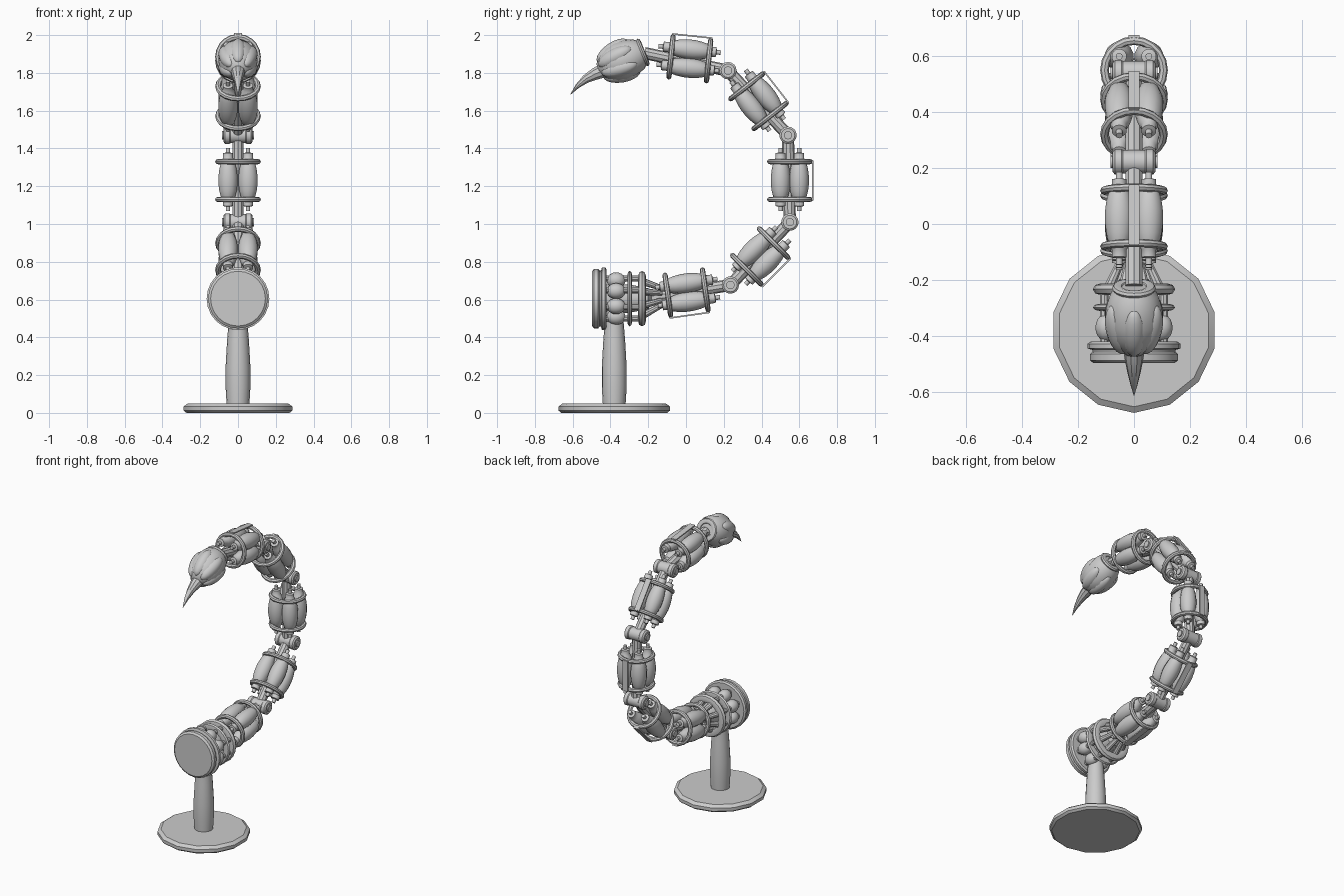
import bpy
import bmesh
from math import sin, cos, pi, radians, atan2, hypot
from mathutils import Matrix, Vector

cube = bpy.data.objects.get("Cube")
if cube:
    bpy.data.objects.remove(cube, do_unlink=True)

grey = bpy.data.materials.new("plain_grey")
grey.use_nodes = True
GREY = (0.6, 0.6, 0.6, 1)
grey.diffuse_color = GREY
grey.node_tree.nodes["Principled BSDF"].inputs["Base Color"].default_value = GREY
parts = []


def frame(y, z, angle):
    """Local z runs along the angle in the side plane, local y points to the outer side."""
    a = radians(angle)
    m = Matrix(((1, 0, 0), (0, sin(a), cos(a)), (0, -cos(a), sin(a)))).to_4x4()
    m.translation = (0, y, z)
    return m


def finish(name, bm, matrix):
    bmesh.ops.recalc_face_normals(bm, faces=bm.faces)
    mesh = bpy.data.meshes.new(name)
    bm.to_mesh(mesh)
    bm.free()
    mesh.materials.append(grey)
    ob = bpy.data.objects.new(name, mesh)
    ob.matrix_world = matrix
    bpy.context.collection.objects.link(ob)
    parts.append(ob)
    return ob


def lathe(name, profile, matrix, sides=16, closed=False):
    """Spin (radius, height) points around local z."""
    bm = bmesh.new()
    rows = []
    for r, h in profile:
        if r == 0:
            rows.append([bm.verts.new((0, 0, h))] * sides)
        else:
            rows.append([bm.verts.new((r * sin(2 * pi * i / sides),
                                       r * cos(2 * pi * i / sides), h))
                         for i in range(sides)])
    pairs = list(zip(rows, rows[1:]))
    if closed:
        pairs.append((rows[-1], rows[0]))
    for a, b in pairs:
        for i in range(sides):
            j = (i + 1) % sides
            corners = list(dict.fromkeys((a[i], a[j], b[j], b[i])))
            if len(corners) > 2:
                bm.faces.new(corners)
    return finish(name, bm, matrix)


def ring(name, outer, inner, height, matrix, sides=20):
    """Band with rounded edges."""
    mid, half, bev = (outer + inner) / 2, (outer - inner) / 2, height / 2
    prof = [(mid + half * cos(k * pi / 4), bev * sin(k * pi / 4)) for k in range(8)]
    return lathe(name, prof, matrix, sides, closed=True)


def rod(name, start, end, r0, r1):
    d = Vector(end) - Vector(start)
    m = Matrix.Translation(start) @ d.to_track_quat('Z', 'Y').to_matrix().to_4x4()
    return lathe(name, [(0, 0), (r0, 0), (r1, d.length), (0, d.length)], m, 10)


def ball(name, size, matrix):
    bm = bmesh.new()
    bmesh.ops.create_uvsphere(bm, u_segments=14, v_segments=10, radius=1,
                              matrix=Matrix.Diagonal((*size, 1)))
    return finish(name, bm, matrix)


def box(name, size, matrix):
    bm = bmesh.new()
    bmesh.ops.create_cube(bm, size=1, matrix=Matrix.Diagonal((*size, 1)))
    return finish(name, bm, matrix)


def shift(x, y, z):
    return Matrix.Translation((x, y, z))


# Stand
foot = Matrix.Translation((0, -0.38, 0))
lathe("stand_base", [(0, 0), (0.28, 0), (0.295, 0.012), (0.295, 0.034),
                     (0.273, 0.05), (0, 0.05)], foot, 14)
lathe("stand_post", [(0, 0.04), (0.06, 0.04), (0.066, 0.14), (0.066, 0.24),
                     (0.058, 0.38), (0.05, 0.48), (0.05, 0.62), (0, 0.62)], foot, 16)

# Mounting drum
drum = frame(0, 0.605, 0)
lathe("drum_front", [(0, -0.497), (0.145, -0.497), (0.158, -0.487), (0.158, -0.465),
                     (0.148, -0.457), (0.148, -0.45), (0.166, -0.445),
                     (0.166, -0.428), (0.155, -0.42), (0, -0.42)], drum, 24)
lathe("drum_core", [(0, -0.43), (0.075, -0.43), (0.075, -0.3), (0.055, -0.2), (0, -0.16)], drum)
ring("drum_middle_ring", 0.147, 0.095, 0.026, drum @ shift(0, 0, -0.298), 24)
ring("drum_back_ring", 0.147, 0.09, 0.042, drum @ shift(0, 0, -0.233), 24)
for i in range(8):
    a = (i + 0.5) * pi / 4
    u, v = sin(a), cos(a)
    ball("drum_ball", (0.042, 0.042, 0.05), drum @ shift(0.105 * u, 0.105 * v, -0.37))
    rod("drum_post", (0.115 * u, -0.42, 0.605 + 0.115 * v),
        (0.115 * u, -0.23, 0.605 + 0.115 * v), 0.016, 0.016)
    rod("drum_strut", (0.1 * u, -0.235, 0.605 + 0.1 * v),
        (0.05 * u, -0.13, 0.615 + 0.05 * v), 0.02, 0.014)

# Tail segments: four muscles, two rings, outer plate
half = [(0.012, 0.172), (0.012, 0.148), (0.027, 0.145), (0.027, 0.118),
        (0.036, 0.105), (0.047, 0.06), (0.052, 0.02)]
muscle = [(0, -0.16)] + [(r, -h * 0.93) for r, h in half] + half[::-1] + [(0, 0.172)]
segments = [(0.003, 0.637, 8), (0.393, 0.828, 45), (0.55, 1.23, 90),
            (0.383, 1.65, 128), (0.02, 1.875, 174)]
for y, z, angle in segments:
    m = frame(y, z, angle)
    for sx in (-1, 1):
        for sy in (-1, 1):
            lathe("muscle", muscle, m @ shift(0.053 * sx, 0.049 * sy, 0), 14)
    for h in (-0.1, 0.1):
        ring("segment_ring", 0.121, 0.09, 0.028, m @ shift(0, 0, h))
        box("plate_bracket", (0.036, 0.02, 0.016), m @ shift(0, 0.113, h))
    box("outer_plate", (0.04, 0.008, 0.21), m @ shift(0, 0.121, 0))

# Joints and the spine between them
joints = [(0.235, 0.677), (0.55, 1.01), (0.54, 1.47), (0.222, 1.812)]
for y, z in joints:
    across = Matrix.Translation((0, y, z)) @ Matrix.Rotation(pi / 2, 4, 'Y')
    cap = [(0.022, 0.084), (0.022, 0.076), (0.036, 0.076), (0.046, 0.068), (0.046, 0.045),
           (0.042, 0.04)]
    lathe("joint_hub", [(0, -0.084)] + [(r, -h) for r, h in cap] + cap[::-1] + [(0, 0.084)],
          across, 16)
spine = [(-0.2, 0.605)] + joints + [(-0.22, 1.905)]
for a, b in zip(spine, spine[1:]):
    rod("spine_rod", (0, *a), (0, *b), 0.032, 0.032)

# Stinger bulb with overlapping petals
tilt = 180 + 22
bulb = frame(-0.345, 1.862, tilt)
lathe("bulb", [(0, -0.13), (0.06, -0.13), (0.085, -0.1), (0.1, -0.05), (0.104, 0),
               (0.094, 0.05), (0.068, 0.095), (0.035, 0.125), (0, 0.13)], bulb, 20)
ring("bulb_collar", 0.078, 0.04, 0.026, bulb @ shift(0, 0, -0.125))
for i in range(6):
    a = i * pi / 3
    petal = bulb @ Matrix.Rotation(a, 4, 'Z') @ shift(0, 0.064, 0.02)
    ball("bulb_petal", (0.044, 0.046, 0.1), petal @ Matrix.Rotation(0.22, 4, 'X'))

# Curved sting
curve = bpy.data.curves.new("sting", 'CURVE')
curve.dimensions = '3D'
curve.bevel_depth = 0.04
curve.bevel_resolution = 3
curve.use_fill_caps = True
path = [(-0.43, 1.815, 1), (-0.48, 1.795, 0.85), (-0.53, 1.768, 0.6),
        (-0.575, 1.73, 0.32), (-0.612, 1.685, 0.03)]
line = curve.splines.new('POLY')
line.points.add(len(path) - 1)
for p, (y, z, r) in zip(line.points, path):
    p.co = (0, y, z, 1)
    p.radius = r
curve.materials.append(grey)
sting = bpy.data.objects.new("sting", curve)
bpy.context.collection.objects.link(sting)
bpy.ops.object.select_all(action='DESELECT')
sting.select_set(True)
bpy.context.view_layer.objects.active = sting
bpy.ops.object.convert(target='MESH')
parts.append(bpy.context.view_layer.objects.active)

# Smooth shading with sharp creases
for ob in parts:
    ob.select_set(True)
bpy.ops.object.shade_smooth_by_angle(angle=radians(35))
